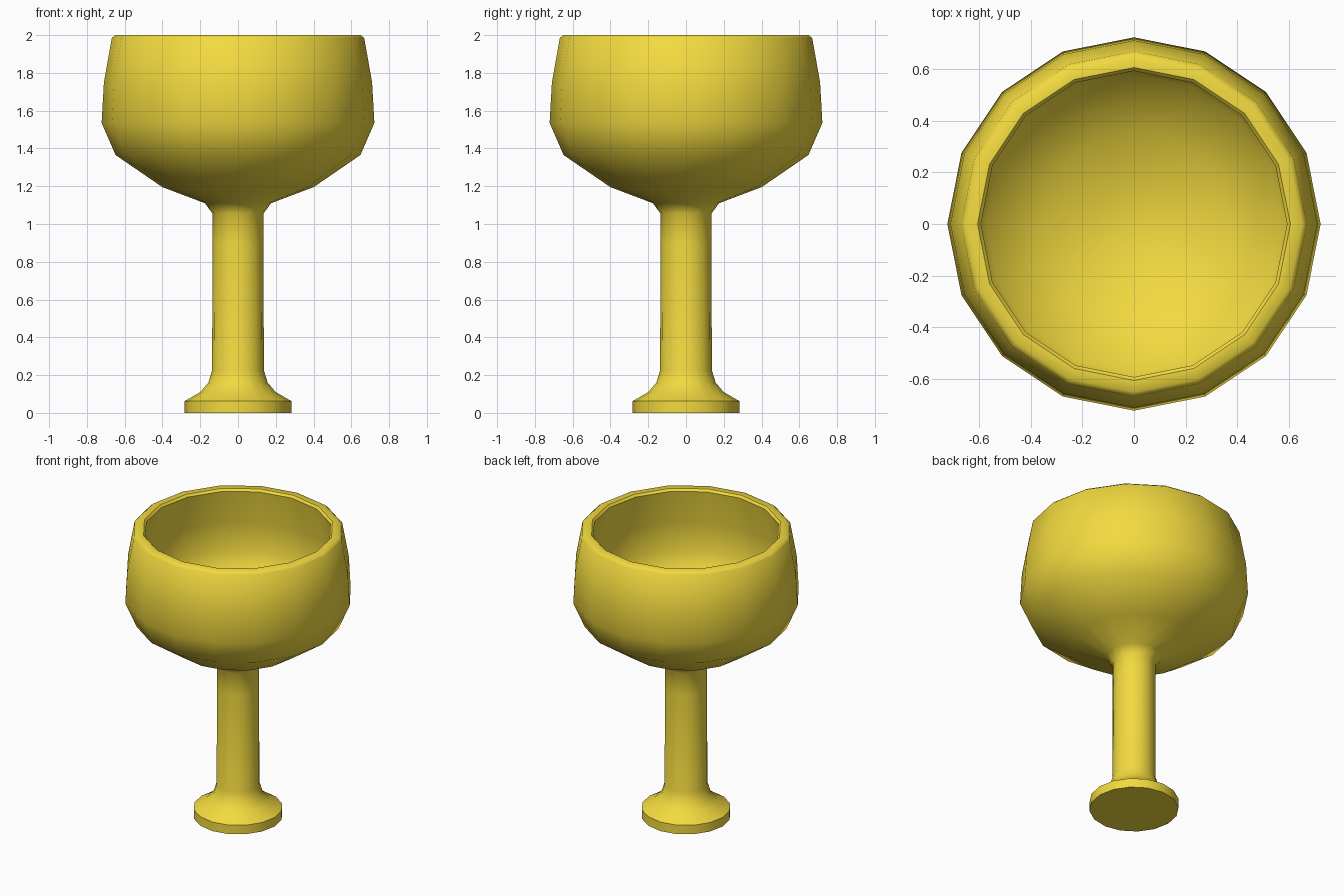
import bpy, bmesh, math

if "Cube" in bpy.data.objects:
    bpy.data.objects.remove(bpy.data.objects["Cube"])

SIDES = 16

# goblet half profile (radius, height): foot, stem, outer bowl, rim, inner bowl
profile = [
    (0, 0), (0.282, 0), (0.282, 0.063), (0.20, 0.11), (0.157, 0.16), (0.137, 0.225),
    (0.135, 0.90), (0.135, 1.055), (0.175, 1.11), (0.40, 1.195), (0.648, 1.365),
    (0.722, 1.535), (0.71, 1.75), (0.668, 1.985), (0.65, 2.0), (0.605, 2.0),
    (0.592, 1.985), (0.63, 1.75), (0.64, 1.55), (0.575, 1.41), (0.36, 1.27),
    (0.15, 1.20), (0, 1.185),
]

# spin the profile into rings
bm = bmesh.new()
rings = []
for r, z in profile:
    if r == 0:
        rings.append([bm.verts.new((0, 0, z))] * SIDES)
    else:
        rings.append([bm.verts.new((r * math.cos(2 * math.pi * i / SIDES),
                                    r * math.sin(2 * math.pi * i / SIDES), z))
                      for i in range(SIDES)])
for a, b in zip(rings, rings[1:]):
    for i in range(SIDES):
        j = (i + 1) % SIDES
        bm.faces.new(list(dict.fromkeys((a[i], a[j], b[j], b[i]))))
bmesh.ops.recalc_face_normals(bm, faces=bm.faces[:])

mesh = bpy.data.meshes.new("goblet")
bm.to_mesh(mesh)
bm.free()
goblet = bpy.data.objects.new("goblet", mesh)
bpy.context.collection.objects.link(goblet)

# yellow gold
gold = bpy.data.materials.new("gold")
gold.diffuse_color = (0.89, 0.70, 0.05, 1)
gold.use_nodes = True
gold.node_tree.nodes["Principled BSDF"].inputs["Base Color"].default_value = gold.diffuse_color
mesh.materials.append(gold)

# smooth body, crisp foot and rim edges
bpy.context.view_layer.objects.active = goblet
goblet.select_set(True)
bpy.ops.object.shade_smooth_by_angle(angle=math.radians(45))
